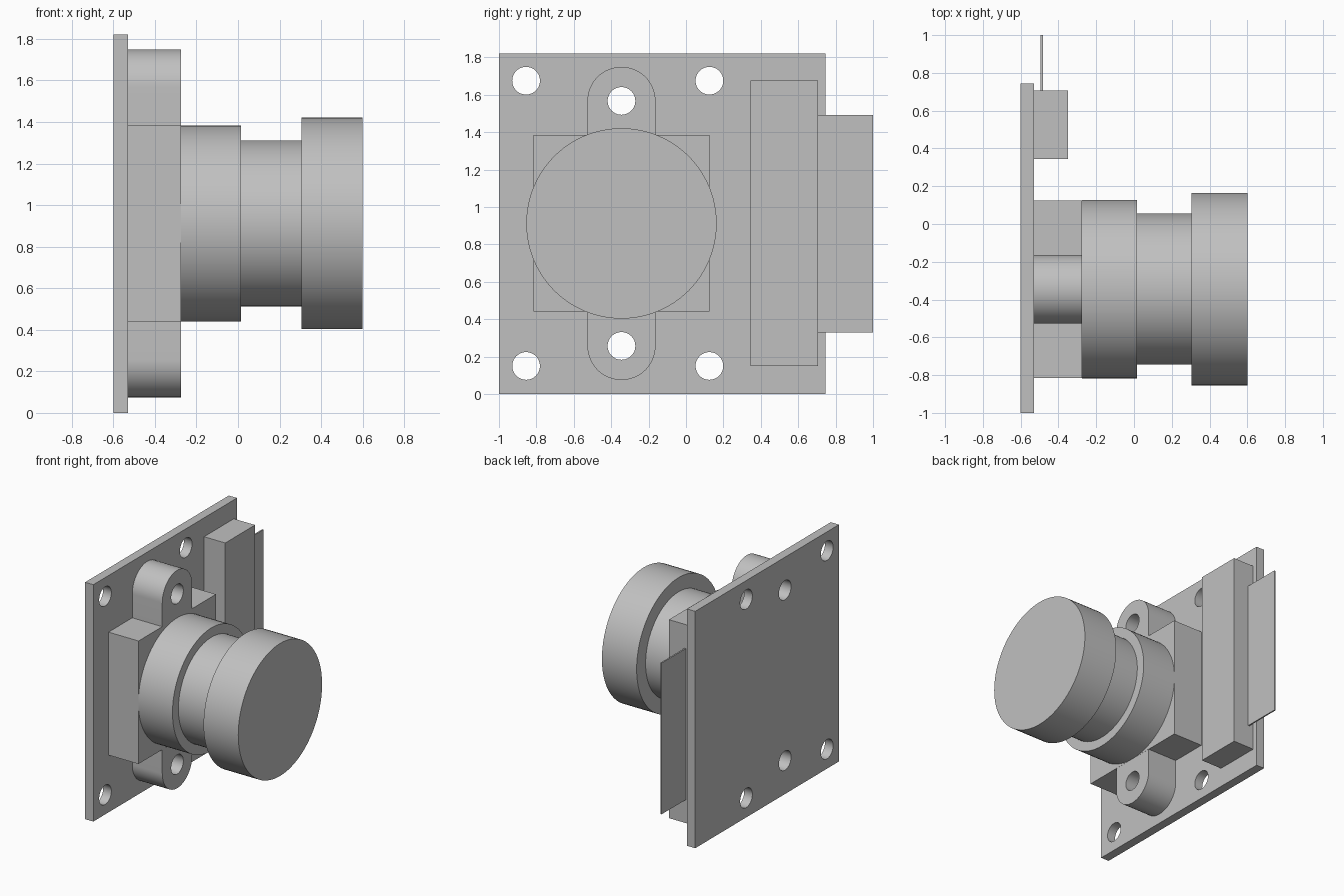
import bpy, bmesh, math
from mathutils import Matrix

cube = bpy.data.objects.get("Cube")
if cube:
    bpy.data.objects.remove(cube, do_unlink=True)

grey = bpy.data.materials.new("plain grey")
grey.use_nodes = True
COLOR = (0.53, 0.53, 0.53, 1)
grey.diffuse_color = COLOR
grey.node_tree.nodes["Principled BSDF"].inputs["Base Color"].default_value = COLOR

LENS_Y, LENS_Z = -0.345, 0.912     # optical axis
BOARD_BACK, BOARD_FRONT, MOUNT_FRONT = -0.6, -0.53, -0.275
HOLE_R = 0.074


def finish(name, bm):
    bmesh.ops.recalc_face_normals(bm, faces=bm.faces)
    mesh = bpy.data.meshes.new(name)
    bm.to_mesh(mesh)
    bm.free()
    mesh.materials.append(grey)
    obj = bpy.data.objects.new(name, mesh)
    bpy.context.collection.objects.link(obj)
    return obj


def prism(name, outline, x0, x1):
    """Extrude a (y, z) outline along x."""
    bm = bmesh.new()
    face = bm.faces.new([bm.verts.new((x0, y, z)) for y, z in outline])
    new = bmesh.ops.extrude_face_region(bm, geom=[face])["geom"]
    verts = [v for v in new if isinstance(v, bmesh.types.BMVert)]
    bmesh.ops.translate(bm, verts=verts, vec=(x1 - x0, 0, 0))
    return finish(name, bm)


def box(name, x0, x1, y0, y1, z0, z1):
    return prism(name, [(y0, z0), (y1, z0), (y1, z1), (y0, z1)], x0, x1)


def arc(y, z, r, start, end, n):
    angles = [start + (end - start) * i / n for i in range(n + 1)]
    return [(y + r * math.cos(a), z + r * math.sin(a)) for a in angles]


def activate(obj):
    bpy.ops.object.select_all(action='DESELECT')
    obj.select_set(True)
    bpy.context.view_layer.objects.active = obj


def drill(obj, holes):
    """Cut round holes along x, then discard the cutters."""
    activate(obj)
    for y, z in holes:
        circle = arc(y, z, HOLE_R, 0, math.tau, 48)[:-1]
        cutter = prism("hole_cutter", circle, -0.8, 0)
        cutter.hide_render = True
        mod = obj.modifiers.new("hole", 'BOOLEAN')
        mod.operation = 'DIFFERENCE'
        mod.solver = 'EXACT'
        mod.object = cutter
        bpy.ops.object.modifier_apply(modifier=mod.name)
        bpy.data.objects.remove(cutter, do_unlink=True)


def smooth(obj):
    activate(obj)
    bpy.ops.object.shade_smooth_by_angle(angle=math.radians(30))


# Circuit board with four corner holes and two mount holes
mount_holes = [(LENS_Y, LENS_Z + s * 0.655) for s in (-1, 1)]
corner_holes = [(y, z) for y in (-0.855, 0.125) for z in (0.15, 1.675)]
board = box("circuit_board", BOARD_BACK, BOARD_FRONT, -1, 0.745, 0, 1.82)
drill(board, mount_holes + corner_holes)
smooth(board)

# Lens mount: square block with a rounded screw ear above and below
box("mount_block", BOARD_FRONT, MOUNT_FRONT, -0.815, 0.125, 0.44, 1.385)
for label, sign, hole in (("lower", -1, mount_holes[0]), ("upper", 1, mount_holes[1])):
    root = LENS_Z + sign * 0.4725
    outline = arc(*hole, 0.182, 0, sign * math.pi, 40)
    outline += [(LENS_Y - 0.182, root), (LENS_Y + 0.182, root)]
    ear = prism(label + "_screw_ear", outline, BOARD_FRONT, MOUNT_FRONT)
    drill(ear, [hole])
    smooth(ear)

# Stepped lens barrel turned around the optical axis
profile = [(MOUNT_FRONT, 0), (MOUNT_FRONT, 0.472), (0.015, 0.472), (0.015, 0.4),
           (0.305, 0.4), (0.305, 0.509), (0.6, 0.509), (0.6, 0)]
SEGMENTS = 96
bm = bmesh.new()
rings = []
for x, r in profile[1:-1]:
    rings.append([bm.verts.new((x, y, z)) for y, z in
                  arc(LENS_Y, LENS_Z, r, 0, math.tau, SEGMENTS)[:-1]])
for a, b in zip(rings, rings[1:]):
    for i in range(SEGMENTS):
        j = (i + 1) % SEGMENTS
        bm.faces.new((a[i], a[j], b[j], b[i]))
bm.faces.new(rings[0])
bm.faces.new(rings[-1])
smooth(finish("lens_barrel", bm))

# Ribbon connector and its flat cable
box("ribbon_connector", BOARD_FRONT, -0.35, 0.345, 0.707, 0.15, 1.675)
box("ribbon_cable", -0.494, -0.483, 0.707, 1, 0.33, 1.492)
